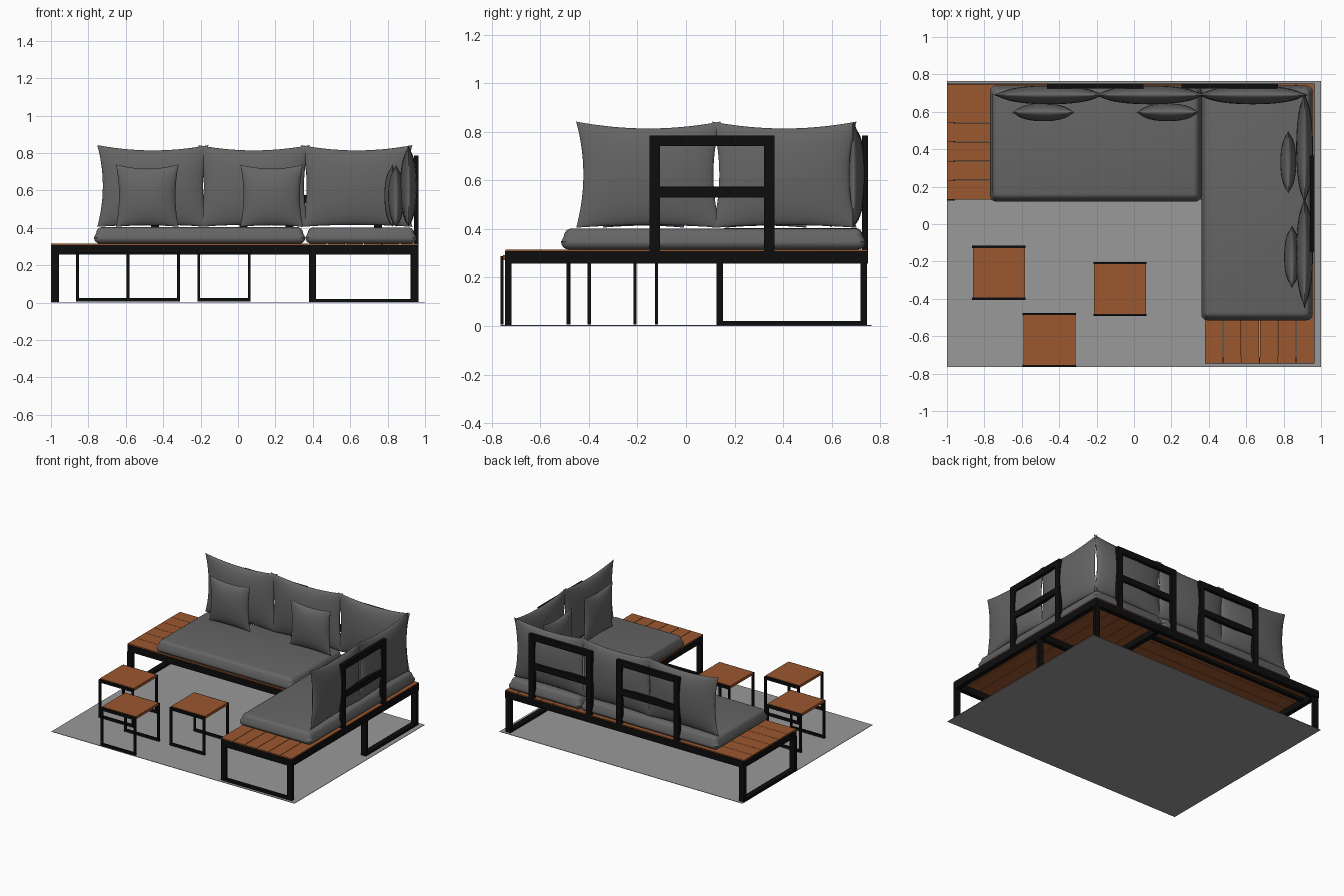
import bpy, bmesh, math
from mathutils import Vector, Matrix

if "Cube" in bpy.data.objects:
    bpy.data.objects.remove(bpy.data.objects["Cube"])


def material(name, rgb):
    m = bpy.data.materials.new(name)
    m.diffuse_color = (*rgb, 1)
    m.use_nodes = True
    m.node_tree.nodes["Principled BSDF"].inputs["Base Color"].default_value = m.diffuse_color
    return m


BLACK = material("black metal", (0.004, 0.004, 0.004))
WOOD = material("orange wood", (0.33, 0.095, 0.028))
CLOTH = material("grey cloth", (0.13, 0.13, 0.13))
FLOOR = material("light grey floor", (0.32, 0.32, 0.32))


def finish(name, bm, mat):
    me = bpy.data.meshes.new(name)
    bm.to_mesh(me)
    bm.free()
    me.materials.append(mat)
    ob = bpy.data.objects.new(name, me)
    bpy.context.collection.objects.link(ob)
    return ob


def smooth(ob, angle=40):
    bpy.ops.object.select_all(action='DESELECT')
    ob.select_set(True)
    bpy.context.view_layer.objects.active = ob
    bpy.ops.object.shade_smooth_by_angle(angle=math.radians(angle))


def boxes(name, spans, mat):
    """One object from boxes given as (x0, x1, y0, y1, z0, z1)."""
    bm = bmesh.new()
    for x0, x1, y0, y1, z0, z1 in spans:
        mtx = Matrix.Translation(((x0 + x1) / 2, (y0 + y1) / 2, (z0 + z1) / 2)) @ \
            Matrix.Diagonal((x1 - x0, y1 - y0, z1 - z0, 1))
        bmesh.ops.create_cube(bm, size=1, matrix=mtx)
    return finish(name, bm, mat)


def upright_frame(name, axis, a0, a1, d0, d1, posts, bars, w):
    """Posts and cross bars in a vertical plane; axis is the direction of its width."""
    parts = [(a0, a0 + w, d0, d1, *posts), (a1 - w, a1, d0, d1, *posts)]
    parts += [(a0 + w, a1 - w, d0, d1, *b) for b in bars]
    if axis == 'y':
        parts = [(c, d, a, b, e, f) for a, b, c, d, e, f in parts]
    boxes(name, parts, BLACK)


def seat_cushion(name, x0, x1, y0, y1, z0, z1):
    ob = boxes(name, [(x0, x1, y0, y1, z0, z1)], CLOTH)
    bm = bmesh.new()
    bm.from_mesh(ob.data)
    bmesh.ops.bevel(bm, geom=bm.edges[:], offset=0.032, segments=4,
                    profile=0.5, affect='EDGES')
    for v in bm.verts:  # soft bulge of the sides
        if v.co.z > (z0 + z1) / 2:
            v.co.x += 0.012 * (1 if v.co.x < (x0 + x1) / 2 else -1)
            v.co.y += 0.012 * (1 if v.co.y < (y0 + y1) / 2 else -1)
    bm.to_mesh(ob.data)
    bm.free()
    smooth(ob)


def pillow(name, cx, cy, z0, z1, width, thick, turn=0, tilt=0, n=20):
    """Puffed square pillow with pinched sides, standing in the x-z plane."""
    bm = bmesh.new()
    h = z1 - z0
    rot = Matrix.Rotation(turn, 3, 'Z') @ Matrix.Rotation(tilt, 3, 'X')
    centre = Vector((cx, cy, (z0 + z1) / 2))
    for side in (-1, 1):
        grid = []
        for i in range(n + 1):
            u = -math.cos(math.pi * i / n)
            row = []
            for j in range(n + 1):
                v = -math.cos(math.pi * j / n)
                x = width / 2 * u * (1 - 0.10 * (1 - v * v) * abs(u))
                pinch = 0.13 if v > 0 else 0.05
                z = h / 2 * v * (1 - pinch * (1 - u * u) * abs(v))
                y = side * thick / 2 * (max(0, (1 - u * u) * (1 - v * v))) ** 0.55
                row.append(bm.verts.new(centre + rot @ Vector((x, y, z))))
            grid.append(row)
        for i in range(n):
            for j in range(n):
                q = [grid[i][j], grid[i + 1][j], grid[i + 1][j + 1], grid[i][j + 1]]
                bm.faces.new(q if side < 0 else q[::-1])
    bmesh.ops.remove_doubles(bm, verts=bm.verts[:], dist=1e-5)
    smooth(finish(name, bm, CLOTH), 60)


# Floor plate
boxes("floor_plate", [(-1, 1, -0.765, 0.765, 0, 0.003)], FLOOR)

# Black platform rails for the L-shaped bench
Z0, Z1, T = 0.257, 0.308, 0.035
boxes("platform_rails", [
    (-1, 0.965, 0.75 - T, 0.75, Z0, Z1), (-1, 0.965, 0.13, 0.13 + T, Z0, Z1),
    (-1, -1 + T, 0.13 + T, 0.75 - T, Z0, Z1),
    (0.965 - T, 0.965, -0.745, 0.75 - T, Z0, Z1), (0.38, 0.38 + T, -0.745, 0.13, Z0, Z1),
    (0.38 + T, 0.965 - T, -0.745, -0.745 + T, Z0, Z1),
    (0.38, 0.38 + T, 0.13 + T, 0.75 - T, Z0, Z1),
    (-1 + T, 0.38, 0.60, 0.63, Z0 + 0.02, Z1)], BLACK)

# Wooden slats on top: six along the right wing, six along the back bench
STEP = 0.585 / 6
boxes("right_slats", [(0.38 + i * STEP, 0.38 + (i + 1) * STEP - 0.003, -0.743, 0.748, 0.30, 0.315)
                      for i in range(6)], WOOD)
boxes("back_slats", [(-1, 0.378, 0.132 + i * 0.1027, 0.132 + (i + 1) * 0.1027 - 0.002, 0.30, 0.315)
                     for i in range(6)], WOOD)

# Loop legs of the bench
LEG, FOOT = (0.003, Z0), [(0.003, 0.02)]
upright_frame("left_leg_loop", 'y', 0.125, 0.745, -1, -0.958, LEG, FOOT, 0.027)
upright_frame("right_leg_loop", 'y', 0.125, 0.745, 0.923, 0.965, LEG, FOOT, 0.027)
upright_frame("front_leg_loop", 'x', 0.38, 0.965, -0.745, -0.718, LEG, FOOT, 0.038)

# Back rest frames
POST, BARS = (0.27, 0.785), [(0.742, 0.785), (0.53, 0.575)]
for name, a in (("back_rest_frame_left", -0.465), ("back_rest_frame_right", 0.255)):
    upright_frame(name, 'x', a, a + 0.515, 0.725, 0.75, POST, BARS, 0.043)
upright_frame("side_rest_frame", 'y', -0.15, 0.365, 0.94, 0.965, POST, BARS, 0.043)

# Seat cushions
seat_cushion("back_seat_cushion", -0.77, 0.36, 0.12, 0.74, 0.315, 0.404)
seat_cushion("right_seat_cushion", 0.36, 0.955, -0.515, 0.74, 0.315, 0.402)

# Large back pillows
for i, x in enumerate((-0.455, 0.085, 0.635)):
    pillow(f"back_pillow_{i + 1}", x, 0.69, 0.405, 0.842, 0.595, 0.10)
for i, y in enumerate((-0.155, 0.405)):
    pillow(f"side_pillow_{i + 1}", 0.912, y, 0.405, 0.842, 0.595, 0.09, math.pi / 2)

# Small throw pillows
for i, x in enumerate((-0.485, 0.18)):
    pillow(f"back_throw_pillow_{i + 1}", x, 0.597, 0.405, 0.738, 0.335, 0.095)
for i, (x, y) in enumerate(((0.845, -0.175), (0.825, 0.33))):
    pillow(f"side_throw_pillow_{i + 1}", x, y, 0.405, 0.738, 0.335, 0.085, math.pi / 2)

# Three stools: wooden top between two loop legs
for i, (x, y) in enumerate(((-0.865, -0.405), (-0.595, -0.765), (-0.217, -0.493))):
    w, d = 0.285, 0.29
    boxes(f"stool_top_{i + 1}", [(x + 0.003, x + w - 0.003, y + 0.012, y + d - 0.012, 0.272, 0.292)], WOOD)
    for tag, yy in (("front", y), ("back", y + d - 0.013)):
        upright_frame(f"stool_{i + 1}_{tag}_loop", 'x', x, x + w, yy, yy + 0.013,
                      (0.006, 0.288), [(0.006, 0.024), (0.268, 0.288)], 0.015)
